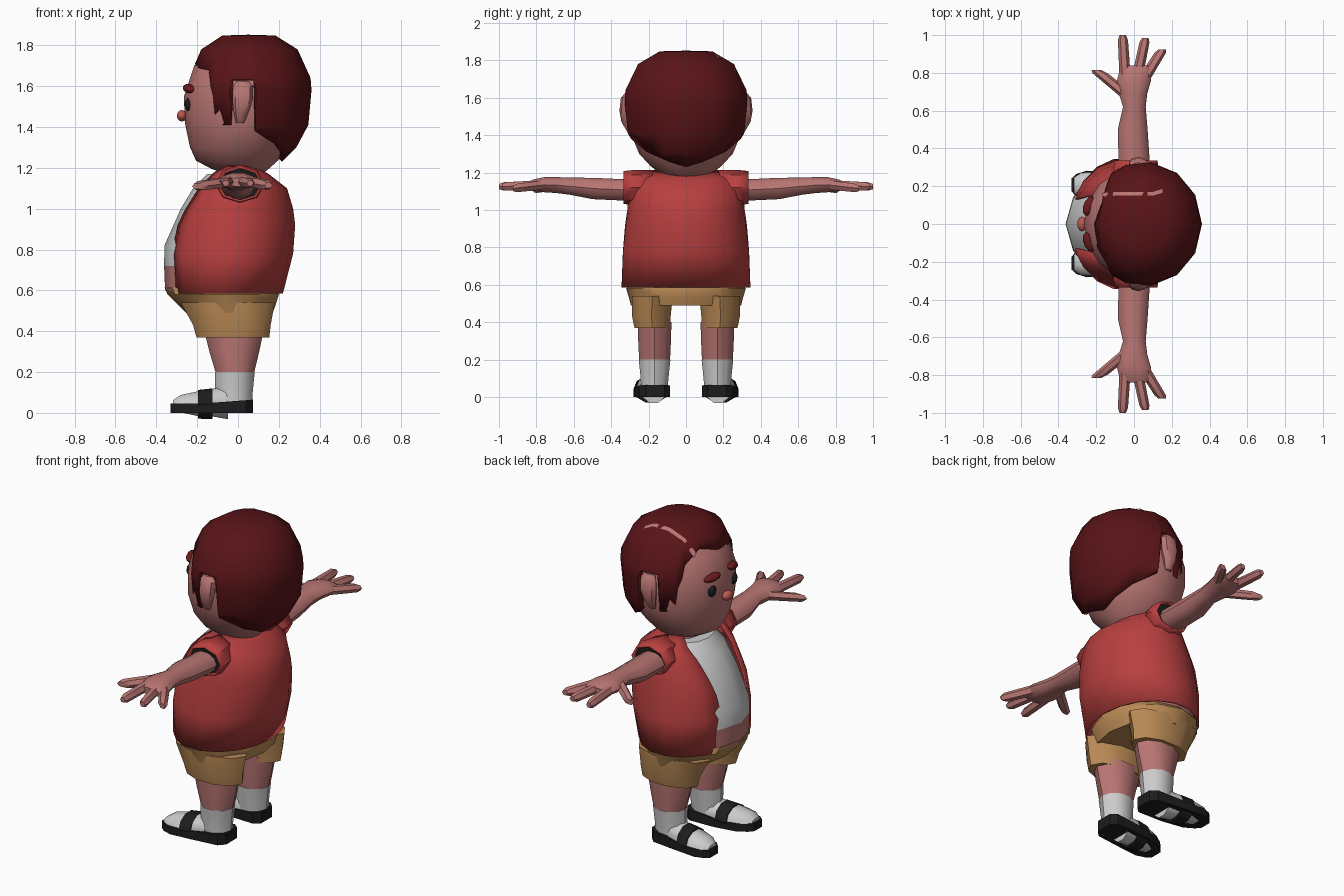
import bpy, bmesh, math
from mathutils import Vector

if "Cube" in bpy.data.objects:
    bpy.data.objects.remove(bpy.data.objects["Cube"])

COL = dict(skin=(.48, .18, .17), red=(.48, .05, .05), hair=(.10, .007, .009), white=(.75, .75, .75),
           tan=(.48, .25, .09), black=(.012, .012, .012), nose=(.5, .1, .08), brow=(.14, .01, .012))


def material(key):
    m = bpy.data.materials.get(key)
    if not m:
        m = bpy.data.materials.new(key)
        m.diffuse_color = (*COL[key], 1)
        m.use_nodes = True
        m.node_tree.nodes["Principled BSDF"].inputs["Base Color"].default_value = m.diffuse_color
    return m


def finish(name, bm, col, thick=0, angle=40):
    bmesh.ops.remove_doubles(bm, verts=bm.verts, dist=1e-4)
    bmesh.ops.recalc_face_normals(bm, faces=bm.faces)
    me = bpy.data.meshes.new(name)
    bm.to_mesh(me)
    bm.free()
    me.polygons.foreach_set("use_smooth", [True] * len(me.polygons))
    me.set_sharp_from_angle(angle=math.radians(angle))
    me.materials.append(material(col))
    ob = bpy.data.objects.new(name, me)
    bpy.context.collection.objects.link(ob)
    if thick:
        mod = ob.modifiers.new("thickness", "SOLIDIFY")
        mod.thickness, mod.offset = thick, -1
    return ob


def skin_grid(bm, rows, closed, caps):
    vs = [[bm.verts.new(p) for p in row] for row in rows]
    n = len(rows[0])
    for a, b in zip(vs, vs[1:]):
        for i in range(n if closed else n - 1):
            j = (i + 1) % n
            bm.faces.new((a[i], a[j], b[j], b[i]))
    if caps:
        bm.faces.new(vs[0])
        bm.faces.new(vs[-1])


def loft(name, axis, rings, col, n=12, side=1, caps=True, phase=0, opening=None, thick=0):
    """rings: (position on axis, centre 1, radius 1, centre 2, radius 2)"""
    rows = []
    for k, (t, c1, r1, c2, r2) in enumerate(rings):
        row = []
        for i in range(n):
            if opening:
                o = math.radians(opening[k])
                a = o + (2 * math.pi - 2 * o) * i / (n - 1)
            else:
                a = 2 * math.pi * i / n + phase
            u, v = c1 - r1 * math.cos(a), c2 + r2 * math.sin(a)
            p = {'z': (u, v, t), 'y': (u, t, v), 'x': (t, u, v)}[axis]
            row.append((p[0], p[1] * side, p[2]))
        rows.append(row)
    bm = bmesh.new()
    skin_grid(bm, rows, not opening, caps and not opening)
    return finish(name, bm, col, thick)


def body(rings):
    """(z, front x, back x, half width) to loft rings"""
    return [(z, (a + b) / 2, (b - a) / 2, 0, w) for z, a, b, w in rings]


def ball(name, loc, size, col, rot=(0, 0, 0)):
    bm = bmesh.new()
    bmesh.ops.create_uvsphere(bm, u_segments=10, v_segments=6, radius=1)
    ob = finish(name, bm, col, angle=60)
    ob.location, ob.scale, ob.rotation_euler = loc, size, rot


# Head and neck
loft("head", 'z', body([(1.17, -.06, .12, .09), (1.195, -.13, .15, .14), (1.235, -.205, .195, .19),
     (1.30, -.235, .24, .25), (1.42, -.26, .29, .30), (1.55, -.265, .31, .30),
     (1.70, -.215, .27, .265), (1.80, -.10, .18, .16)]), 'skin', 16)
loft("neck", 'z', body([(1.08, -.10, .10, .12), (1.19, -.09, .12, .11)]), 'skin', 10)

# Hair cap: profile around the skull, cut off at a hairline that varies with direction
PROFILE = [(1.852, 0), (1.848, .43), (1.78, .78), (1.64, .985), (1.58, 1), (1.41, .95), (1.30, .76), (1.22, .5)]
HAIRLINE = [(0, 1.71), (25, 1.69), (45, 1.68), (55, 1.41), (72, 1.41), (74, 1.63), (95, 1.63),
            (97, 1.38), (125, 1.31), (152, 1.26), (180, 1.23)]


def hair_radius(z):
    for (z0, r0), (z1, r1) in zip(PROFILE, PROFILE[1:]):
        if z >= z1:
            return r0 + (r1 - r0) * (z0 - z) / (z0 - z1)
    return .5


def hair_height(f):
    for (z0, r0), (z1, r1) in zip(PROFILE, PROFILE[1:]):
        if f <= r1:
            return z0 + (z1 - z0) * (f - r0) / (r1 - r0)
    return 1.6


columns = HAIRLINE + [(360 - a, z) for a, z in HAIRLINE[-2:0:-1]]
columns[1] = (25, 1.75)
rows = []
for z, _ in PROFILE:
    row = []
    for deg, low in columns:
        zz, a = max(z, low), math.radians(deg)
        r = hair_radius(zz)
        row.append((.05 - r * (.295 if math.cos(a) > 0 else .31) * math.cos(a), .33 * r * math.sin(a), zz))
    rows.append(row)
bm = bmesh.new()
skin_grid(bm, rows, True, False)
bmesh.ops.dissolve_degenerate(bm, dist=1e-4, edges=bm.edges)
finish("hair", bm, 'hair', .03)

# Hair parting
rows = []
for x, y in ((-.17, .145), (-.1, .15), (0, .15), (.1, .15), (.15, .165)):
    rows.append([(x, yy, hair_height(math.hypot((x - .05) / .3, yy / .33)) + .004) for yy in (y, y + .02)])
bm = bmesh.new()
skin_grid(bm, rows, False, False)
finish("hair_parting", bm, 'skin')

# Torso under the open shirt
loft("undershirt", 'z', body([(.72, -.362, .2, .27), (.82, -.36, .22, .27), (1.0, -.28, .22, .25),
     (1.1, -.22, .18, .22), (1.17, -.15, .1, .15)]), 'white')
loft("belly", 'z', body([(.60, -.357, .18, .27), (.72, -.362, .2, .27)]), 'skin')
loft("open_shirt", 'z', body([(.585, -.335, .22, .35), (.78, -.345, .27, .342), (.92, -.325, .28, .328),
     (1.0, -.29, .27, .315), (1.1, -.23, .24, .305), (1.17, -.16, .15, .27), (1.215, -.09, .07, .17)]),
     'red', 17, opening=[20, 21, 25, 28, 32, 38, 45], thick=.012)

# Shorts
loft("shorts_waist", 'z', body([(.49, -.255, .17, .295), (.53, -.295, .185, .305),
     (.58, -.345, .2, .32), (.615, -.36, .19, .28)]), 'tan')

# Face
ball("nose", (-.275, 0, 1.455), (.026, .04, .028), 'nose')

for s, tag in ((1, "left"), (-1, "right")):
    ball("eye_" + tag, (-.238, s * .10, 1.51), (.025, .03, .035), 'black')
    ball("eyebrow_" + tag, (-.238, s * .095, 1.588), (.03, .055, .022), 'brow', (s * -.15, 0, s * -.35))
    loft("ear_" + tag, 'z', [(1.42, .01, .02, .30, .015), (1.47, .015, .035, .315, .03),
         (1.53, .022, .05, .32, .036), (1.60, .025, .05, .318, .03), (1.625, .022, .03, .31, .015)],
         'skin', 8, s)

    # Sleeve, arm and hand
    loft("sleeve_" + tag, 'y', [(.16, 0, .10, 1.115, .10), (.27, .01, .12, 1.12, .095),
         (.335, .01, .115, 1.12, .088)], 'red', 8, s, caps=False, thick=.012)
    loft("sleeve_lining_" + tag, 'y', [(.30, .01, .10, 1.12, .078), (.318, .01, .10, 1.12, .078)],
         'black', 8, s)
    loft("arm_" + tag, 'y', [(.2, 0, .08, 1.11, .06), (.35, 0, .082, 1.108, .06), (.5, -.007, .079, 1.115, .06),
         (.62, .002, .06, 1.127, .048), (.69, -.005, .075, 1.133, .045), (.76, .0, .09, 1.135, .042),
         (.82, .01, .085, 1.132, .032), (.84, .01, .07, 1.13, .022)], 'skin', 10, s)
    for fname, x0, y0, x1, y1, rx, z1 in (("index_finger", -.048, .79, -.06, 1.0, .028, 1.125),
                                          ("middle_finger", .02, .79, .06, .985, .028, 1.125),
                                          ("little_finger", .055, .77, .15, .925, .032, 1.115),
                                          ("thumb", -.035, .68, -.20, .815, .042, 1.11)):
        rings = [(y0 + (y1 - y0) * f, x0 + (x1 - x0) * f, rx * k, 1.133 + (z1 - 1.133) * f, .027 * k)
                 for f, k in ((0, 1.05), (.5, 1), (.88, .95), (1, .6))]
        loft(fname + "_" + tag, 'y', rings, 'skin', 6, s)

    # Shorts leg, leg and sock
    loft("shorts_leg_" + tag, 'z', [(.368, -.025, .178, .18, .10), (.43, -.03, .19, .185, .108),
         (.54, -.05, .23, .18, .115)], 'tan', 10, s)
    loft("leg_" + tag, 'z', [(.2, -.015, .095, .168, .087), (.3, -.018, .122, .168, .092),
         (.4, -.02, .145, .168, .095)], 'skin', 10, s)
    loft("sock_" + tag, 'z', [(.04, -.02, .09, .17, .075), (.1, -.02, .092, .168, .078),
         (.2, -.015, .097, .168, .089)], 'white', 10, s)

    # Shoe: sole, white upper and strap
    q = math.sqrt(2)
    loft("shoe_sole_" + tag, 'x', [(x, y, w * q, h / 2, h / 2 * q) for x, y, w, h in
         ((.073, .165, .05, .065), (.04, .168, .083, .062), (-.12, .18, .09, .05),
          (-.25, .197, .085, .045), (-.305, .205, .06, .045), (-.33, .207, .035, .045))],
         'black', 4, s, phase=math.pi / 4)
    loft("shoe_upper_" + tag, 'x', [(-.05, .172, .075, .05, .085), (-.12, .18, .084, .05, .072),
         (-.2, .19, .086, .045, .063), (-.28, .2, .07, .045, .045), (-.318, .205, .04, .045, .018)],
         'white', 10, s)
    loft("shoe_strap_" + tag, 'x', [(-.125, .18, .091, .045, .079), (-.195, .189, .092, .042, .074)],
         'black', 10, s)
